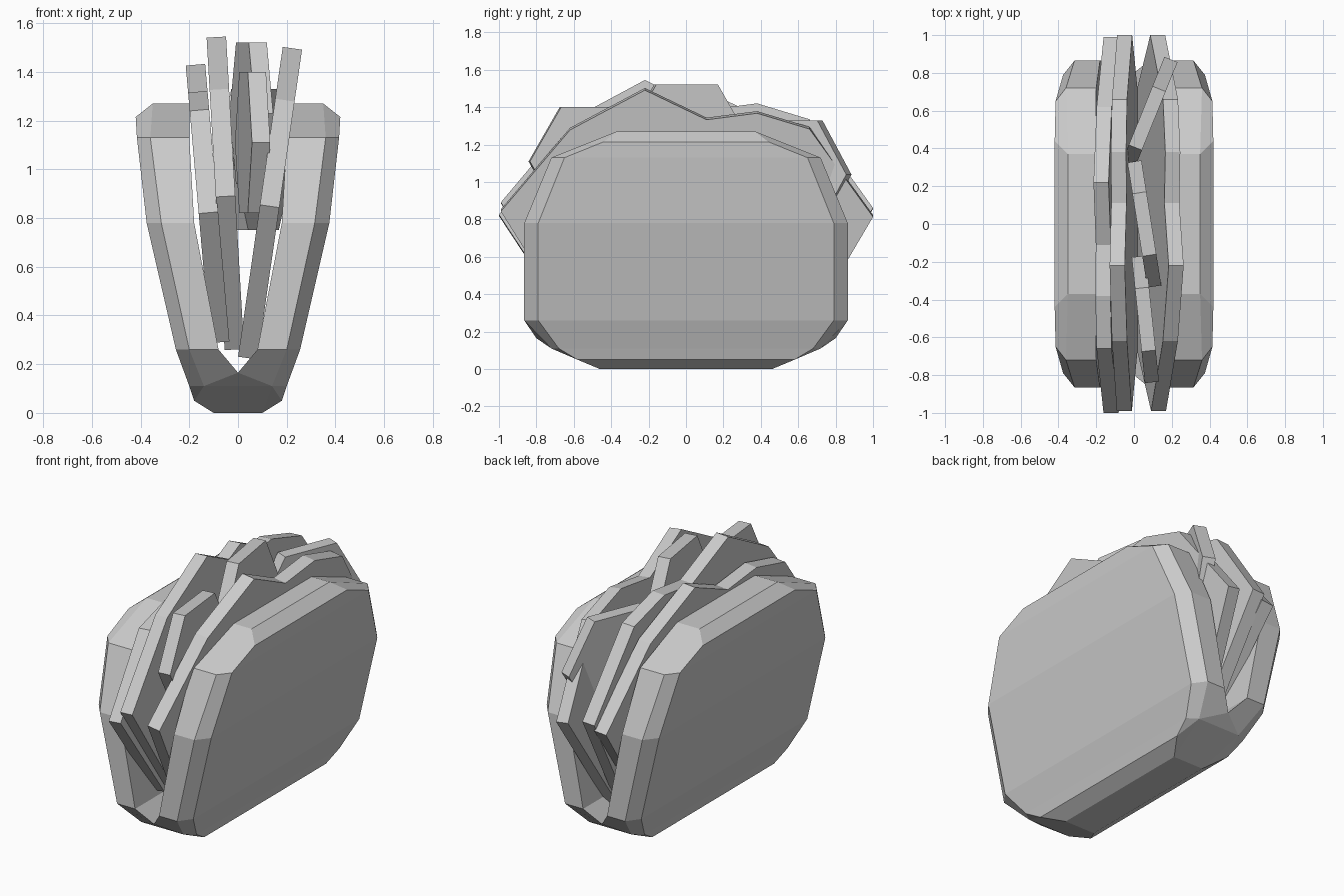
import bpy, bmesh, math
from mathutils import Vector

if "Cube" in bpy.data.objects:
    bpy.data.objects.remove(bpy.data.objects["Cube"])


def make_object(name, bm):
    bmesh.ops.remove_doubles(bm, verts=bm.verts, dist=0.0005)
    bmesh.ops.recalc_face_normals(bm, faces=bm.faces)
    mesh = bpy.data.meshes.new(name)
    bm.to_mesh(mesh)
    bm.free()
    obj = bpy.data.objects.new(name, mesh)
    bpy.context.collection.objects.link(obj)
    return obj


def slab(name, outline, thickness, location, lean=0, yaw=0):
    """Flat slice: a (y, z) outline extruded along x."""
    bm = bmesh.new()
    face = bm.faces.new([bm.verts.new((-thickness / 2, y, z)) for y, z in outline])
    out = bmesh.ops.extrude_face_region(bm, geom=[face], use_keep_orig=True)
    moved = [v for v in out["geom"] if isinstance(v, bmesh.types.BMVert)]
    bmesh.ops.translate(bm, verts=moved, vec=(thickness, 0, 0))
    obj = make_object(name, bm)
    obj.location = location
    obj.rotation_euler = (0, math.radians(lean), math.radians(yaw))
    return obj


# Folded bread shell: sections from the right rim down to the middle of the fold,
# each holding the outer, rim and inner corner at the back (+y)
fold_rim, fold_in = (.14, .72, .11), (0, .80, .165)
rows = [
    ((.42, .44, 1.215), (.35, .37, 1.27), (.20, .37, 1.27)),
    ((.415, .65, 1.13), (.36, .72, 1.13), (.20, .72, 1.13)),
    ((.375, .79, .78), (.315, .865, .78), (.18, .865, .78)),
    ((.255, .79, .26), (.20, .865, .26), (.08, .865, .26)),
    ((.20, .68, .11), fold_rim, fold_in),
    ((.18, .58, .05), fold_rim, fold_in),
    ((.10, .46, 0), fold_rim, fold_in),
]
rows += [tuple((-x, y, z) for x, y, z in r) for r in reversed(rows)]


def add_face(bm, points):
    # Drop repeated corners so collapsed quads become triangles
    unique = []
    for p in points:
        if all((Vector(p) - Vector(q)).length > 1e-4 for q in unique):
            unique.append(p)
    if len(unique) > 2:
        bm.faces.new([bm.verts.new(p) for p in unique])


bm = bmesh.new()
loops = [[o, r, i] + [(x, -y, z) for x, y, z in (i, r, o)] for o, r, i in rows]
for a, b in zip(loops, loops[1:]):
    for k in range(6):
        n = (k + 1) % 6
        add_face(bm, [a[k], a[n], b[n], b[k]])
for cap in (loops[0], loops[-1]):
    add_face(bm, [cap[0], cap[1], cap[4], cap[5]])
    add_face(bm, [cap[1], cap[2], cap[3], cap[4]])
make_object("bread_shell", bm)

# Three large leaves with a shared uneven outline, leaning outwards
leaf = [(-.60, 0), (-.99, .63), (-.62, 1.07), (-.22, 1.285), (.11, 1.125),
        (.38, 1.16), (.66, 1.075), (1.0, .60), (.65, 0)]
leaf_flipped = [(-y, z * .89) for y, z in reversed(leaf)]
leaf_flipped[-2] = (.99, .53)
slab("leaf_right", leaf, .08, (.04, 0, .225), lean=8.2)
slab("leaf_middle", leaf, .08, (-.015, 0, .26), lean=-3.3)
slab("leaf_left", leaf_flipped, .08, (-.075, 0, .29), lean=-5)

# Three small six-sided slices tucked between the leaves
R = .335
hexagon = [(R * math.cos(k * math.pi / 3), R * math.sin(k * math.pi / 3)) for k in range(6)]
for name, pos, yaw in (("slice_front", (.06, -.505, 1.11), 6),
                       ("slice_middle", (.055, 0, 1.23), 9),
                       ("slice_back", (.07, .56, 1.04), -22)):
    slab(name, hexagon, .075, pos, yaw=yaw)
